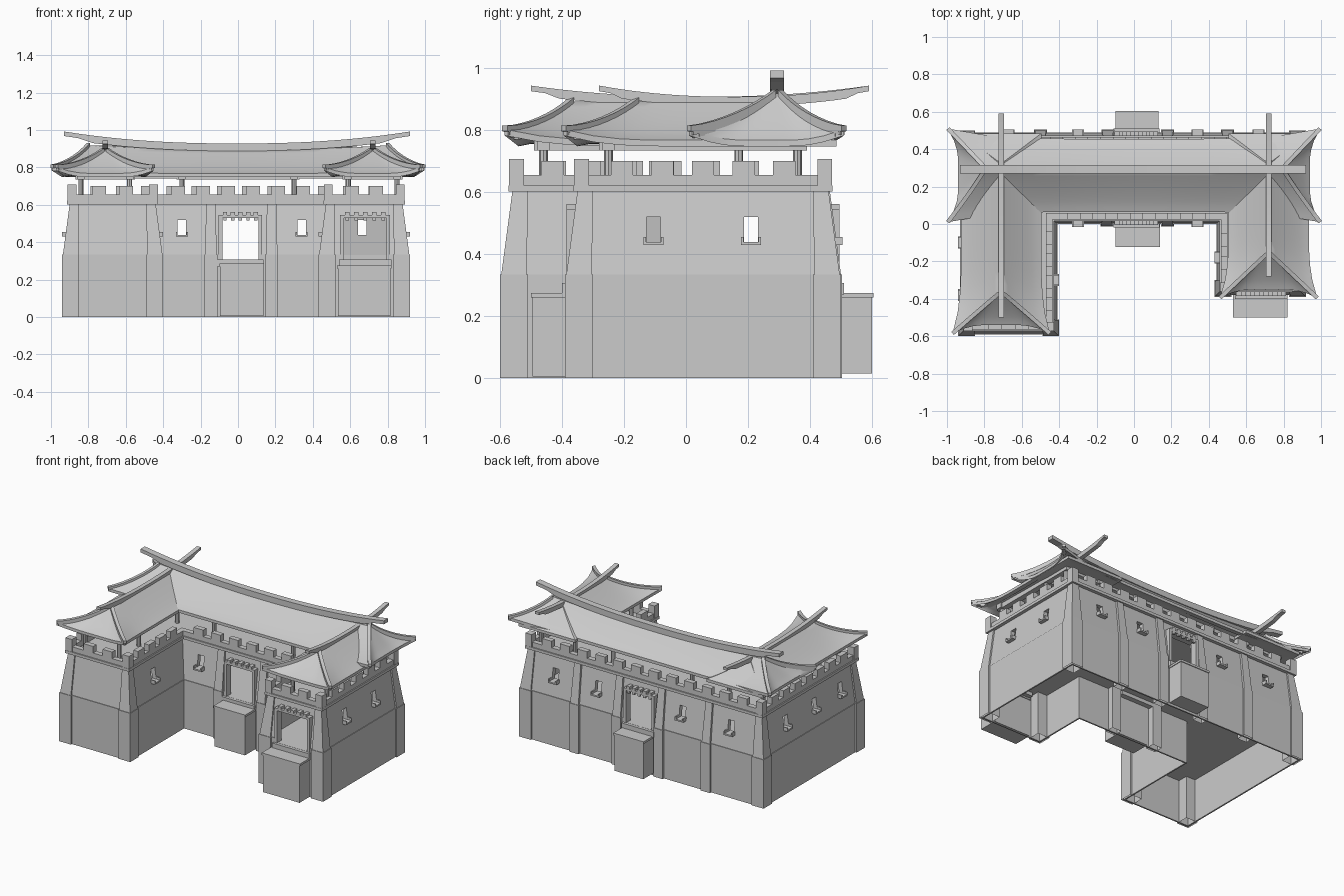
import bpy, bmesh, math
from mathutils import Vector

if "Cube" in bpy.data.objects:
    bpy.data.objects.remove(bpy.data.objects["Cube"], do_unlink=True)

GREY = (0.6, 0.6, 0.6, 1)
stone = bpy.data.materials.new("stone grey")
stone.use_nodes = True
stone.diffuse_color = GREY
stone.node_tree.nodes["Principled BSDF"].inputs["Base Color"].default_value = GREY


def finish(name, bm, smooth=False):
    bmesh.ops.recalc_face_normals(bm, faces=bm.faces)
    mesh = bpy.data.meshes.new(name)
    bm.to_mesh(mesh)
    bm.free()
    mesh.materials.append(stone)
    ob = bpy.data.objects.new(name, mesh)
    bpy.context.collection.objects.link(ob)
    if smooth:
        bpy.ops.object.select_all(action='DESELECT')
        ob.select_set(True)
        bpy.context.view_layer.objects.active = ob
        bpy.ops.object.shade_smooth_by_angle(angle=math.radians(35))
    return ob


def loft(bm, rings, cap_start=True, cap_end=True, closed=False):
    """Skin a list of point rings with quads."""
    vs = [[bm.verts.new(p) for p in ring] for ring in rings]
    pairs = list(zip(vs, vs[1:])) + ([(vs[-1], vs[0])] if closed else [])
    for a, b in pairs:
        for i in range(len(a)):
            j = (i + 1) % len(a)
            bm.faces.new((a[i], a[j], b[j], b[i]))
    if cap_start and not closed:
        bm.faces.new(vs[0])
    if cap_end and not closed:
        bm.faces.new(vs[-1])


def rect(x0, x1, y0, y1, z):
    return [(x0, y0, z), (x1, y0, z), (x1, y1, z), (x0, y1, z)]


def box(bm, x0, x1, y0, y1, z0, z1):
    loft(bm, [rect(x0, x1, y0, y1, z0), rect(x0, x1, y0, y1, z1)])


def plan(d, z):
    """Courtyard plan outline, inset by d."""
    x0, x1, xl, xr = -.93 + d, .91 - d, -.41 - d, .44 + d
    yb, yc, yl, yr = .49 - d, d, -.59 + d, -.38 + d
    return [(x0, yl, z), (xl, yl, z), (xl, yc, z), (xr, yc, z),
            (xr, yr, z), (x1, yr, z), (x1, yb, z), (x0, yb, z)]


def plan_object(name, profile, closed=False):
    bm = bmesh.new()
    loft(bm, [plan(d, z) for d, z in profile], closed=closed)
    return finish(name, bm)


# Hollow lower walls, tapered upper walls, deck and parapet
base = plan_object("base_walls", [(.01, .295), (.01, 0), (0, 0), (0, .335), (.03, .335), (.03, .305)])
upper = plan_object("upper_walls", [(.004, .333), (.04, .605), (.07, .605), (.034, .333)], True)
plan_object("deck", [(.045, .6), (.045, .618)])
plan_object("parapet_ledge", [(.017, .603), (.017, .622), (.05, .622), (.05, .603)], True)
plan_object("parapet", [(.025, .61), (.025, .655), (.06, .655), (.06, .61)], True)

# Window and gate openings with sills: (x, y, axis the opening faces, outward sign)
windows = [(x, .015, 1, -1) for x in (-.3, .34)]
windows += [(x, .475, 1, 1) for x in (-.67, -.3, .34, .665)]
windows += [(.89, y, 0, 1) for y in (-.105, .21)]
windows += [(-.91, y, 0, -1) for y in (-.38, -.1, .21)]
windows += [(-.43, -.3, 0, 1), (.46, -.18, 0, -1)]
gates = [(-.09, .115, .015, -1), (-.09, .115, .475, 1), (.56, .80, -.365, -1)]
cuts, sills = bmesh.new(), bmesh.new()
for x, y, axis, sign in windows:
    hx, hy = (.06, .023) if axis == 0 else (.023, .06)
    box(cuts, x - hx, x + hx, y - hy, y + hy, .44, .52)
    ox, oy = (sign * .012, 0) if axis == 0 else (0, sign * .012)
    sx, sy = (.018, .032) if axis == 0 else (.032, .018)
    box(sills, x + ox - sx, x + ox + sx, y + oy - sy, y + oy + sy, .43, .44)
    for k in (-1, 1):
        cx, cy = (x + ox, y + k * .028) if axis == 0 else (x + k * .028, y + oy)
        tx, ty = (.018, .004) if axis == 0 else (.004, .018)
        box(sills, cx - tx, cx + tx, cy - ty, cy + ty, .44, .455)
finish("window_sills", sills)

frames = bmesh.new()
for x0, x1, y, sign in gates:
    box(cuts, x0, x1, y - .06, y + .06, .308, .53)
    ya, yb = sorted((y - sign * .03, y + sign * .02))
    for a, b in ((x0 - .014, x0 + .006), (x1 - .006, x1 + .014)):
        box(frames, a, b, ya, yb, .308, .54)
    box(frames, x0 - .014, x1 + .014, ya, yb, .53, .545)
    n = 5
    for i in range(n):
        cx = x0 + (i + .5) * (x1 - x0) / n
        box(frames, cx - .012, cx + .012, ya, yb, .545, .562)
        box(frames, cx - .009, cx + .009, yb - .012, yb, .515, .53)
finish("gate_frames", frames)

cutter = finish("opening_cutter", cuts)
cutter.hide_render = True
for wall in (base, upper):
    mod = wall.modifiers.new("openings", 'BOOLEAN')
    mod.object, mod.operation, mod.solver = cutter, 'DIFFERENCE', 'EXACT'
    mod.use_self = True
    bpy.context.view_layer.objects.active = wall
    bpy.ops.object.modifier_apply(modifier=mod.name)
bpy.data.objects.remove(cutter, do_unlink=True)

# Buttresses: an open-bottomed plinth with a leaning top
posts = [(x, x + .09, y, y + .09, sx, sy) for x, y, sx, sy in
         ((-.94, -.6, -1, -1), (-.49, -.6, 1, -1), (.43, -.39, -1, -1),
          (.83, -.39, 1, -1), (-.94, .41, -1, 1), (.83, .41, 1, 1))]
posts += [(x - .035, x + .035, -.014, .05, 0, -1) for x in (-.145, .18)]
posts += [(x - .035, x + .035, .44, .504, 0, 1) for x in (-.5, -.14, .18, .5)]
bm = bmesh.new()
for x0, x1, y0, y1, sx, sy in posts:
    loft(bm, [rect(x0, x1, y0, y1, 0), rect(x0, x1, y0, y1, .335)], cap_start=False)
    low = rect(x0 + .004, x1 - .004, y0 + .004, y1 - .004, .335)
    lean = lambda s, side: .04 * (s == side) + .01 * (s == 0)
    top = rect(x0 + lean(sx, -1), x1 - lean(sx, 1), y0 + .04 * (sy < 0), y1 - .04 * (sy > 0), .605)
    loft(bm, [low, top])
finish("buttresses", bm)

# Merlons along every parapet edge, taller blocks at outer corners
bm = bmesh.new()
ring = [Vector(p) for p in plan(.0425, .655)]
for i, a in enumerate(ring):
    b = ring[(i + 1) % len(ring)]
    length, d = (b - a).length, (b - a).normalized()
    n = max(2, round(length / .13))
    for k in range(1, n):
        c = a + d * (length * k / n)
        hx, hy = (.036, .0175) if abs(d.x) > .5 else (.0175, .036)
        box(bm, c.x - hx, c.x + hx, c.y - hy, c.y + hy, .65, .70)
    if i not in (2, 3):
        box(bm, a.x - .024, a.x + .024, a.y - .024, a.y + .024, .62, .708)
finish("merlons", bm)

# Entrance blocks with a slim coping
bm = bmesh.new()
for x0, x1, y0, y1, z0, z1 in ((-.1, .14, -.122, .02, .005, .285),
                              (.53, .82, -.5, -.36, .005, .275), (-.1, .13, .47, .605, .015, .275)):
    box(bm, x0 + .005, x1 - .005, y0 + .005, y1 - .005, z0, z1 - .01)
    box(bm, x0, x1, y0, y1, z1 - .015, z1)
for x0, x1, y, sign in gates:
    box(bm, x0 - .02, x1 + .02, y - .035, y + .035, .27, .307)
finish("entrance_blocks", bm)


def sweep(bm, pts, w, h):
    """Rectangular beam hung under a path, thinner at tapered ends."""
    pts = [Vector(p) for p in pts]
    rings = []
    for i, p in enumerate(pts):
        t = pts[min(i + 1, len(pts) - 1)] - pts[max(i - 1, 0)]
        side = Vector((-t.y, t.x, 0)).normalized() * w / 2
        hh = Vector((0, 0, h(i / (len(pts) - 1))))
        rings.append([p - side, p + side, p + side - hh, p - side - hh])
    loft(bm, rings)


def roof(name, eave, ridge, flare, sag, all_corners):
    """Hipped roof with concave slopes and upswept corners; hip beams on top."""
    n, rows = 12, 8
    cx, cy = (eave[0] + eave[1]) / 2, (eave[2] + eave[3]) / 2
    sign = lambda v: (v > 1e-6) - (v < -1e-6)

    def point(x, y, t, f):
        if y > cy and not all_corners:
            f = 0
        along = (x - cx) / .8 if all_corners else 0
        z = .768 + .125 * max(t, 0) ** 1.2 + .035 * f + sag * max(t, 0) * along ** 2
        return (x + f * flare * sign(x - cx), y + f * flare * sign(y - cy), z)

    def outline(t, drop=0, inset=0):
        x0, x1, y0, y1 = [e + (r - e) * t for e, r in zip(eave, ridge)]
        cs = rect(x0 + inset, x1 - inset, y0 + inset, y1 - inset, 0)
        pts = []
        for k in range(4):
            a, b = cs[k], cs[(k + 1) % 4]
            for i in range(n):
                s = i / n
                f = abs(2 * s - 1) ** 5 * (1 - t) ** 2
                p = point(a[0] + (b[0] - a[0]) * s, a[1] + (b[1] - a[1]) * s, t, f)
                pts.append((p[0], p[1], p[2] - drop))
        return pts

    bm = bmesh.new()
    loft(bm, [outline(0, .012, .04), outline(0, .02)] + [outline(i / rows) for i in range(rows + 1)])
    finish(name, bm, True)
    bm = bmesh.new()
    for k in range(4 if all_corners else 2):
        pts = []
        for i in range(rows + 1):
            p = outline(1 - i / rows)[k * n]
            pts.append((p[0], p[1], p[2] + .012))
        sweep(bm, pts, .022, lambda s: .03 if s < .99 else .018)
        # stepped brackets beneath the corner tip
        mid, tip = Vector(pts[-3]), Vector(pts[-1])
        for j in range(3):
            end = mid.lerp(tip, .9 - j * .25) - Vector((0, 0, .02 + j * .009))
            sweep(bm, [mid - Vector((0, 0, .02 + j * .009)), end], .02, lambda s: .012)
    finish(name + "_hip_beams", bm)


roof("main_roof", (-.94, .94, .065, .455), (-.80, .80, .285, .305), .055, .025, True)
roof("left_wing_roof", (-.925, -.495, -.54, .485), (-.72, -.70, -.37, .33), .045, 0, False)
roof("right_wing_roof", (.505, .935, -.35, .485), (.71, .73, -.16, .33), .045, 0, False)

# Curved ridge beams that sweep up past the roof ends
taper = lambda h: (lambda s: h if .06 < s < .94 else h * .6)
us = [i / 12 - 1 for i in range(25)]
bm = bmesh.new()
sweep(bm, [(-.005 + .925 * u, .293, .928 + .064 * abs(u) ** 2.3) for u in us], .045, taper(.04))
for x, y0, y1 in ((-.71, -.5, .59), (.72, -.28, .59)):
    sweep(bm, [(x, (y0 + y1) / 2 + (y1 - y0) / 2 * u, .908 + .036 * abs(u) ** 2.2) for u in us], .03, taper(.03))
finish("ridge_beams", bm)

# Columns and lintels carrying the roofs
bm, beams = bmesh.new(), bmesh.new()
for cx, ys in ((-.71, (-.46, -.25, .17, .36)), (.72, (-.25, .17, .36)), (0, (.17, .36))):
    hx = .13 if cx else .3
    for y in ys:
        for x in (cx - hx, cx + hx):
            circle = [(.014 * math.cos(a), .014 * math.sin(a)) for a in (math.tau * i / 8 for i in range(8))]
            loft(bm, [[(x + u, y + v, z) for u, v in circle] for z in (.61, .775)])
    for x in (cx - hx, cx + hx):
        box(beams, x - .02, x + .02, ys[0] - .03, ys[-1] + .03, .735, .77)
    box(beams, cx - hx - .03, cx + hx + .03, ys[0] - .02, ys[0] + .02, .735, .77)
for y in (.17, .36):
    box(beams, -.84, .85, y - .015, y + .015, .74, .765)
finish("columns", bm, True)
finish("lintels", beams)
